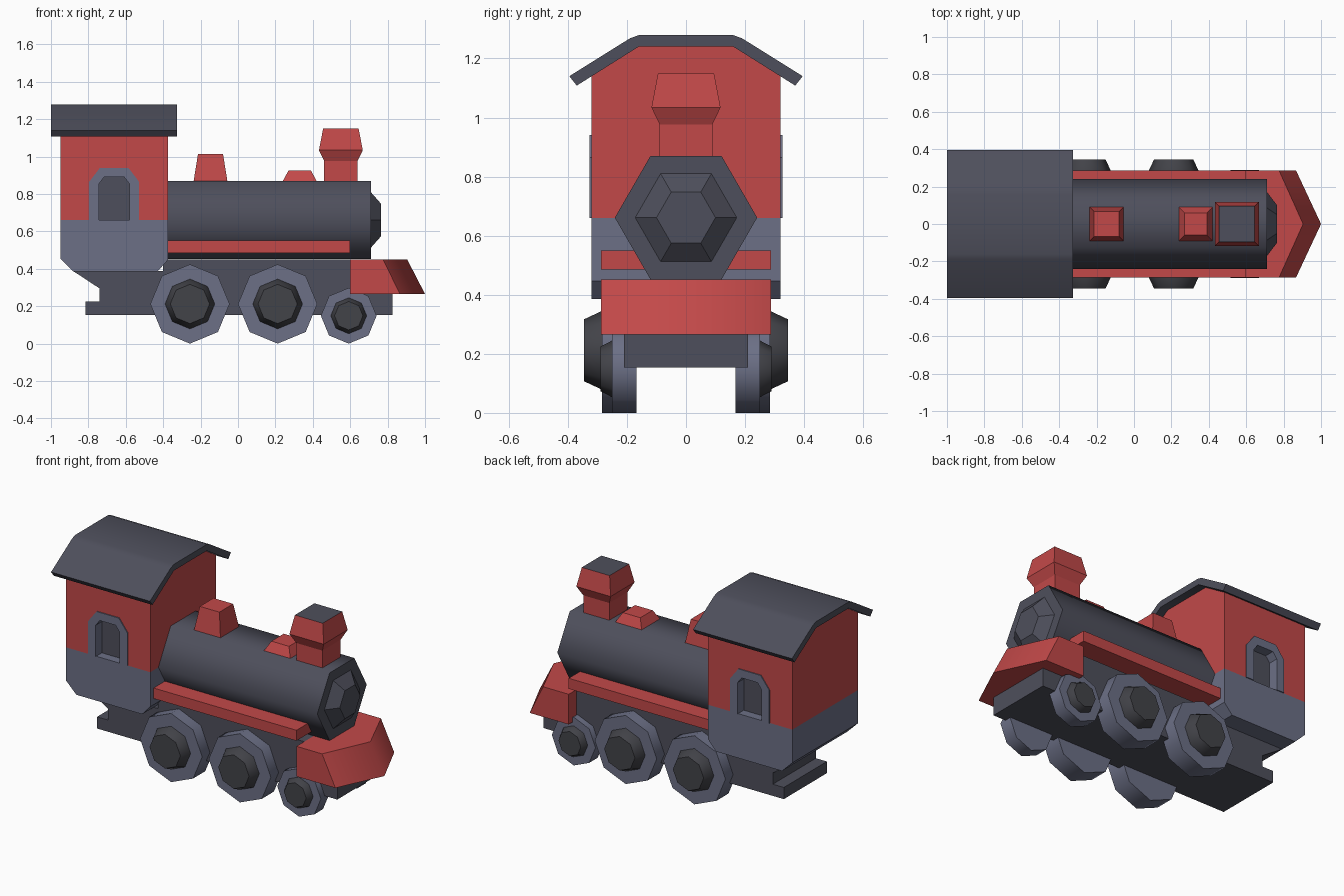
import bpy, bmesh, math

if "Cube" in bpy.data.objects:
    bpy.data.objects.remove(bpy.data.objects["Cube"])


def material(name, rgb):
    m = bpy.data.materials.new(name)
    m.diffuse_color = (*rgb, 1)
    m.use_nodes = True
    m.node_tree.nodes["Principled BSDF"].inputs["Base Color"].default_value = m.diffuse_color
    return m


RED = material("red paint", (0.54, 0.066, 0.066))
GREY = material("blue grey", (0.15, 0.162, 0.24))
DARK = material("dark grey", (0.076, 0.078, 0.106))
COAL = material("charcoal", (0.055, 0.056, 0.066))


def loft(name, rings, mat, smooth=None):
    """Skin a list of equal-length point rings and cap both ends."""
    bm = bmesh.new()
    vs = [[bm.verts.new(p) for p in ring] for ring in rings]
    n = len(vs[0])
    for a, b in zip(vs, vs[1:]):
        for i in range(n):
            j = (i + 1) % n
            bm.faces.new((a[i], a[j], b[j], b[i]))
    bm.faces.new(vs[0][::-1])
    bm.faces.new(vs[-1])
    bmesh.ops.recalc_face_normals(bm, faces=bm.faces)
    me = bpy.data.meshes.new(name)
    bm.to_mesh(me)
    bm.free()
    me.materials.append(mat)
    ob = bpy.data.objects.new(name, me)
    bpy.context.collection.objects.link(ob)
    if smooth:
        bpy.ops.object.select_all(action='DESELECT')
        ob.select_set(True)
        bpy.context.view_layer.objects.active = ob
        bpy.ops.object.shade_smooth_by_angle(angle=math.radians(smooth))
    return ob


def along_y(name, xz, y0, y1, mat, smooth=None):
    return loft(name, [[(x, y, z) for x, z in xz] for y in (y0, y1)], mat, smooth)


def along_x(name, yz, x0, x1, mat, smooth=None):
    return loft(name, [[(x, y, z) for y, z in yz] for x in (x0, x1)], mat, smooth)


def circle(n, r):
    return [(r * math.cos(2 * math.pi * i / n), r * math.sin(2 * math.pi * i / n))
            for i in range(n)]


def square_stack(name, cx, levels, mat):
    """Square tower from (z, half width) levels."""
    return loft(name, [[(cx + sx * h, sy * h, z) for sx, sy in
                        ((-1, -1), (1, -1), (1, 1), (-1, 1))] for z, h in levels], mat)


# Chassis with rear step
along_y("chassis", [(-0.88, 0.387), (-0.74, 0.295), (-0.74, 0.225), (-0.815, 0.225),
                    (-0.815, 0.153), (0.825, 0.153), (0.825, 0.30), (0.65, 0.45),
                    (-0.40, 0.45), (-0.40, 0.387)], -0.21, 0.21, DARK)

# Cab: grey lower box with chamfered bottom, red gabled upper part
along_y("cab_lower", [(-0.95, 0.66), (-0.95, 0.455), (-0.88, 0.386), (-0.43, 0.386),
                      (-0.375, 0.447), (-0.375, 0.66)], -0.32, 0.32, GREY)
cab = along_x("cab_upper", [(-0.32, 0.66), (0.32, 0.66), (0.32, 1.14), (0.16, 1.242),
                            (-0.16, 1.242), (-0.32, 1.14)], -0.95, -0.375, RED)
half_roof = [(0.16, 1.24), (0.37, 1.108), (0.395, 1.14), (0.19, 1.268), (0.16, 1.279)]
along_x("cab_roof", half_roof + [(-y, z) for y, z in half_roof[::-1]],
        -1.0, -0.325, DARK, 40)


# Windows: recess cut into each side wall, with an arched frame plate
def arch(cx, half, top, cut, bottom):
    return [(cx - half, bottom), (cx - half, top - cut * 1.3), (cx - half + cut, top),
            (cx + half - cut, top), (cx + half, top - cut * 1.3), (cx + half, bottom)]


WX = -0.662
for s, side in ((-1, "front"), (1, "back")):
    cutter = along_y("window_cutter_" + side, arch(WX, 0.082, 0.89, 0.028, 0.64),
                     s * 0.265, s * 0.40, GREY)
    cutter.hide_render = True
    mod = cab.modifiers.new("window", 'BOOLEAN')
    mod.operation = 'DIFFERENCE'
    mod.solver = 'EXACT'
    mod.object = cutter
    bpy.context.view_layer.objects.active = cab
    bpy.ops.object.modifier_apply(modifier=mod.name)
    bpy.data.objects.remove(cutter)
    along_y("window_frame_" + side, arch(WX, 0.134, 0.94, 0.058, 0.66)
            + arch(WX, 0.082, 0.89, 0.028, 0.66)[::-1], s * 0.318, s * 0.326, GREY)

cab.data.materials.clear()
for m in (RED, GREY, DARK):
    cab.data.materials.append(m)
for f in cab.data.polygons:
    c = f.center
    inside = abs(c.x - WX) < 0.09 and 0.2 < abs(c.y) < 0.317 and 0.662 < c.z < 0.9
    f.material_index = (2 if abs(f.normal.y) > 0.9 else 1) if inside else 0

# Hexagonal boiler and its front door
BZ = 0.661


def hexagon(x, r):
    return [(x, y, BZ + z) for y, z in circle(6, r)]


loft("boiler", [hexagon(-0.40, 0.241), hexagon(0.71, 0.241)], DARK, 62)
loft("boiler_door", [hexagon(0.70, 0.172), hexagon(0.71, 0.172), hexagon(0.765, 0.1)], DARK)

# Running boards
along_x("running_board", [(-0.287, 0.485), (0.287, 0.485), (0.287, 0.55), (-0.287, 0.55)],
        -0.376, 0.60, RED)

# Pointed front plough
loft("plough", [[(0.60, -0.287, z), (xs, -0.287, z), (tip, 0, z), (xs, 0.287, z),
                 (0.60, 0.287, z)]
                for z, xs, tip in ((0.265, 0.866, 1.0), (0.451, 0.775, 0.904))], RED, 50)

# Chimney with dark top, and two domes
chimney = square_stack("chimney", 0.55, [(0.82, 0.089), (0.976, 0.089), (1.034, 0.117),
                                         (1.149, 0.095)], RED)
chimney.data.materials.append(DARK)
for f in chimney.data.polygons:
    f.material_index = 1 if f.normal.z > 0.9 else 0
square_stack("rear_dome", -0.147, [(0.85, 0.092), (0.87, 0.09), (1.013, 0.067)], RED)
square_stack("front_dome", 0.33, [(0.85, 0.092), (0.87, 0.09), (0.925, 0.06)], RED)


# Octagonal wheels with tapered hubs on both sides
def wheel(name, cx, r, s, y_disc, y_hub, r1, r2):
    def ring(y, rad):
        return [(cx + a, s * y, r + b) for a, b in circle(8, rad)]
    loft(name, [ring(0.167, r), ring(y_disc, r)], GREY, 50)
    loft(name + "_hub", [ring(y_disc - 0.02, r1), ring(y_disc, r1), ring(y_hub, r2)], COAL, 50)


for s, side in ((-1, "front"), (1, "back")):
    wheel("rear_wheel_" + side, -0.257, 0.212, s, 0.285, 0.345, 0.133, 0.105)
    wheel("middle_wheel_" + side, 0.212, 0.212, s, 0.285, 0.345, 0.133, 0.105)
    wheel("small_wheel_" + side, 0.592, 0.149, s, 0.25, 0.289, 0.096, 0.076)
